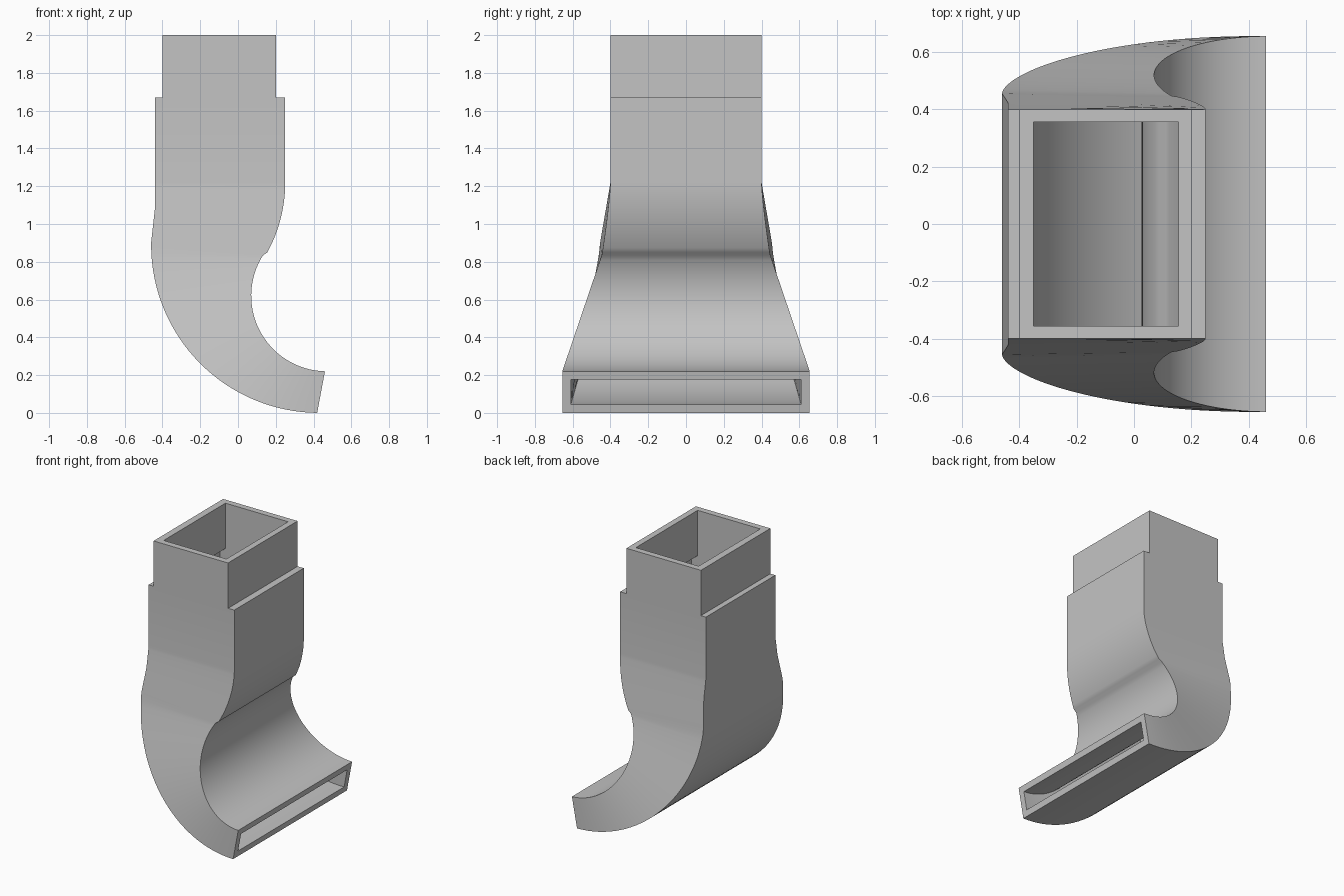
import bpy, bmesh, math
from mathutils import Vector

if "Cube" in bpy.data.objects:
    bpy.data.objects.remove(bpy.data.objects["Cube"])

WALL = 0.045
STEP_Z = 1.67


def arc(cx, cz, r, deg):
    a = math.radians(deg)
    return cx + r * math.cos(a), cz + r * math.sin(a)


# Each station: back-wall point (x, z), its half width, front-wall point, its half width
stations = [((-0.44, STEP_Z), 0.40, (0.25, STEP_Z), 0.40)]

# Shoulder: the straight box begins to flare
for i in range(17):
    t = i / 16
    zl, zr = 1.22 - 0.32 * t, 1.22 - 0.37 * t
    xl = -0.44 - 0.02 * max(0, (1.08 - zl) / 0.18)
    xr = -0.52 + math.sqrt(0.77 ** 2 - (1.22 - zr) ** 2)
    stations.append(((xl, zl), 0.40 + 0.055 * t, (xr, zr), 0.40 + 0.043 * t ** 1.3))

# Elbow: two arcs sweep round to the wide flat mouth
N = 32
for i in range(1, N + 1):
    t = i / N
    left = arc(0.43, 0.89, 0.89, 180 + 89.3 * t)
    right = arc(0.47, 0.62, 0.40, 144 + 124.6 * t)
    wl = 0.455 + 0.2 * math.sin(math.radians(90 * t)) ** 1.2
    wr = 0.655 - 0.34 * (right[1] - 0.22)
    stations.append((left, wl, right, wr))


def ring(l, wl, r, wr):
    return [(l[0], -wl, l[1]), (r[0], -wr, r[1]), (r[0], wr, r[1]), (l[0], wl, l[1])]


def inner(l, wl, r, wr):
    a, b = Vector(l), Vector(r)
    d = (b - a).normalized() * WALL
    return ring(a + d, wl - WALL, b - d, wr - WALL)


# Collar, outside then inside
outer_rings = [ring((-0.40, z), 0.40, (0.20, z), 0.40) for z in (2.0, STEP_Z)]
inner_rings = [ring((-0.35, z), 0.355, (0.155, z), 0.355) for z in (2.0, STEP_Z)]
outer_rings += [ring(*s) for s in stations]
inner_rings += [inner(*s) for s in stations]
loop = outer_rings + inner_rings[::-1]

# Skin the closed sequence of rings
bm = bmesh.new()
rows = [[bm.verts.new(p) for p in r] for r in loop]
for i, row in enumerate(rows):
    nxt = rows[(i + 1) % len(rows)]
    for j in range(4):
        k = (j + 1) % 4
        f = bm.faces.new((row[j], row[k], nxt[k], nxt[j]))
        f.normal_update()
        if f.calc_area() < 1e-6:   # flush sides at the collar step
            bm.faces.remove(f)
bmesh.ops.recalc_face_normals(bm, faces=bm.faces)
mesh = bpy.data.meshes.new("duct_elbow")
bm.to_mesh(mesh)
bm.free()

duct = bpy.data.objects.new("duct_elbow", mesh)
bpy.context.collection.objects.link(duct)
grey = bpy.data.materials.new("light grey")
grey.diffuse_color = (0.55, 0.55, 0.55, 1)
grey.use_nodes = True
grey.node_tree.nodes["Principled BSDF"].inputs["Base Color"].default_value = grey.diffuse_color
mesh.materials.append(grey)

bpy.context.view_layer.objects.active = duct
duct.select_set(True)
bpy.ops.object.shade_smooth_by_angle(angle=math.radians(30))
